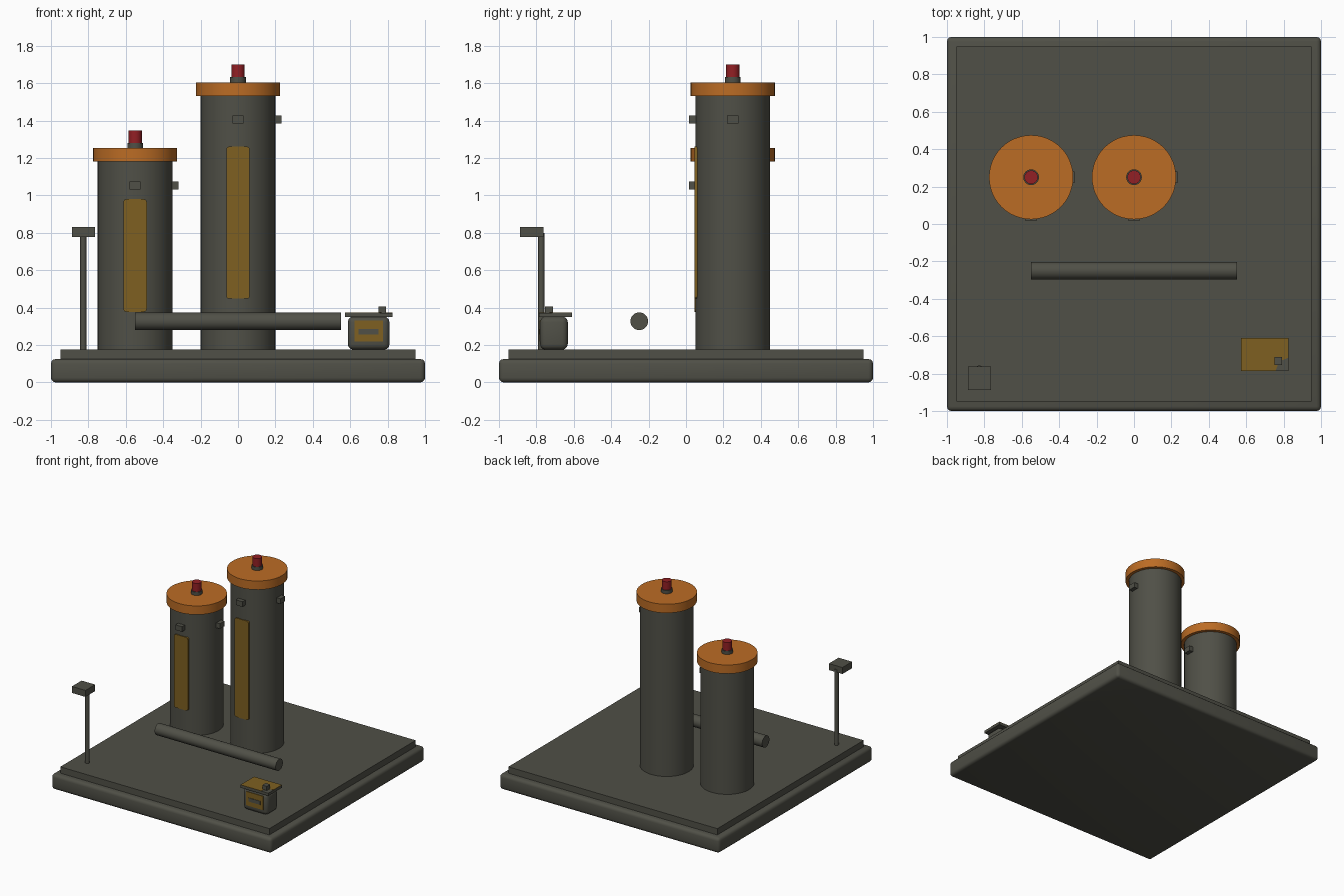
import bpy
import bmesh
from mathutils import Matrix, Vector

if "Cube" in bpy.data.objects:
    bpy.data.objects.remove(bpy.data.objects["Cube"])


def material(name, rgb):
    m = bpy.data.materials.new(name)
    m.use_nodes = True
    m.diffuse_color = (*rgb, 1)
    m.node_tree.nodes["Principled BSDF"].inputs["Base Color"].default_value = (*rgb, 1)
    return m


GREY = material("olive grey metal", (0.08, 0.08, 0.063))
ORANGE = material("orange cap", (0.5, 0.15, 0.018))
RED = material("red beacon", (0.29, 0.014, 0.018))
GOLD = material("dark gold panel", (0.21, 0.117, 0.015))


def finish(name, bm, mat):
    bmesh.ops.recalc_face_normals(bm, faces=bm.faces)
    mesh = bpy.data.meshes.new(name)
    bm.to_mesh(mesh)
    bm.free()
    mesh.materials.append(mat)
    obj = bpy.data.objects.new(name, mesh)
    bpy.context.collection.objects.link(obj)
    bpy.ops.object.select_all(action="DESELECT")
    obj.select_set(True)
    bpy.context.view_layer.objects.active = obj
    bpy.ops.object.shade_smooth_by_angle()
    return obj


def box(name, lo, hi, mat, bevel=0, along=None):
    """Box from corner to corner, rounded on all edges or only those along one axis."""
    lo, hi = Vector(lo), Vector(hi)
    bm = bmesh.new()
    bmesh.ops.create_cube(bm, size=1)
    bmesh.ops.scale(bm, vec=hi - lo, verts=bm.verts)
    bmesh.ops.translate(bm, vec=(lo + hi) / 2, verts=bm.verts)
    if bevel:
        edges = [e for e in bm.edges if along is None
                 or abs(e.verts[0].co[along] - e.verts[1].co[along]) > 1e-5]
        bmesh.ops.bevel(bm, geom=edges, offset=bevel, segments=3,
                        profile=0.5, affect="EDGES")
    return finish(name, bm, mat)


def cylinder(name, start, end, radius, mat, sides=48):
    start, end = Vector(start), Vector(end)
    axis = end - start
    turn = axis.to_track_quat("Z", "Y").to_matrix().to_4x4()
    bm = bmesh.new()
    bmesh.ops.create_cone(bm, cap_ends=True, segments=sides, radius1=radius,
                          radius2=radius, depth=axis.length,
                          matrix=Matrix.Translation((start + end) / 2) @ turn)
    return finish(name, bm, mat)


# Stepped base
box("base_slab", (-1, -1, 0), (1, 1, 0.125), GREY, 0.025)
FLOOR = 0.177
box("base_deck", (-0.95, -0.95, 0.12), (0.95, 0.95, FLOOR), GREY)


# Towers with cap, beacon, front panel and two sensor lugs
def tower(name, x, top):
    y = 0.25
    cylinder(name + "_body", (x, y, FLOOR - 0.01), (x, y, top), 0.2, GREY)
    cylinder(name + "_cap", (x, y, top), (x, y, top + 0.072), 0.225, ORANGE)
    cylinder(name + "_beacon_mount", (x, y, top + 0.07), (x, y, top + 0.1), 0.042, GREY, 24)
    cylinder(name + "_beacon", (x, y, top + 0.1), (x, y, top + 0.168), 0.036, RED, 24)
    middle, half = (FLOOR + top) / 2, (top - FLOOR) * 0.3
    box(name + "_front_panel", (x - 0.0625, y - 0.205, middle - half),
        (x + 0.0625, y - 0.18, middle + half), GOLD, 0.015, along=1)
    z = top - 0.127
    box(name + "_front_lug", (x - 0.03, y - 0.235, z - 0.021),
        (x + 0.03, y - 0.18, z + 0.021), GREY)
    box(name + "_side_lug", (x + 0.18, y - 0.03, z - 0.021),
        (x + 0.232, y + 0.03, z + 0.021), GREY)


tower("short_tower", -0.55, 1.18)
tower("tall_tower", 0, 1.532)

# Horizontal pipe in front of the towers
cylinder("pipe", (-0.55, -0.25, 0.327), (0.55, -0.25, 0.327), 0.047, GREY, 32)

# Lamp post with overhanging head
cylinder("lamp_post", (-0.827, -0.773, FLOOR - 0.01), (-0.827, -0.773, 0.8), 0.017, GREY, 16)
box("lamp_head", (-0.888, -0.888, 0.777), (-0.765, -0.762, 0.83), GREY)

# Control box with label, slot, lid and knob
box("control_box", (0.587, -0.78, FLOOR - 0.002), (0.81, -0.632, 0.352), GREY, 0.03)
box("control_label", (0.622, -0.783, 0.218), (0.776, -0.775, 0.332), GOLD)
box("control_slot", (0.645, -0.786, 0.256), (0.752, -0.779, 0.286), GREY)
box("control_lid", (0.573, -0.786, 0.35), (0.826, -0.61, 0.372), GREY)
box("control_knob", (0.75, -0.755, 0.37), (0.79, -0.712, 0.407), GREY)

# Thin lid plate with one corner left open
outline = [(0.573, -0.786), (0.757, -0.786), (0.775, -0.735),
           (0.826, -0.715), (0.826, -0.61), (0.573, -0.61)]
bm = bmesh.new()
plate = bm.faces.new([bm.verts.new((x, y, 0.371)) for x, y in outline])
side = bmesh.ops.extrude_face_region(bm, geom=[plate])
bmesh.ops.translate(bm, vec=(0, 0, 0.003),
                    verts=[v for v in side["geom"] if isinstance(v, bmesh.types.BMVert)])
finish("control_lid_plate", bm, GOLD)
